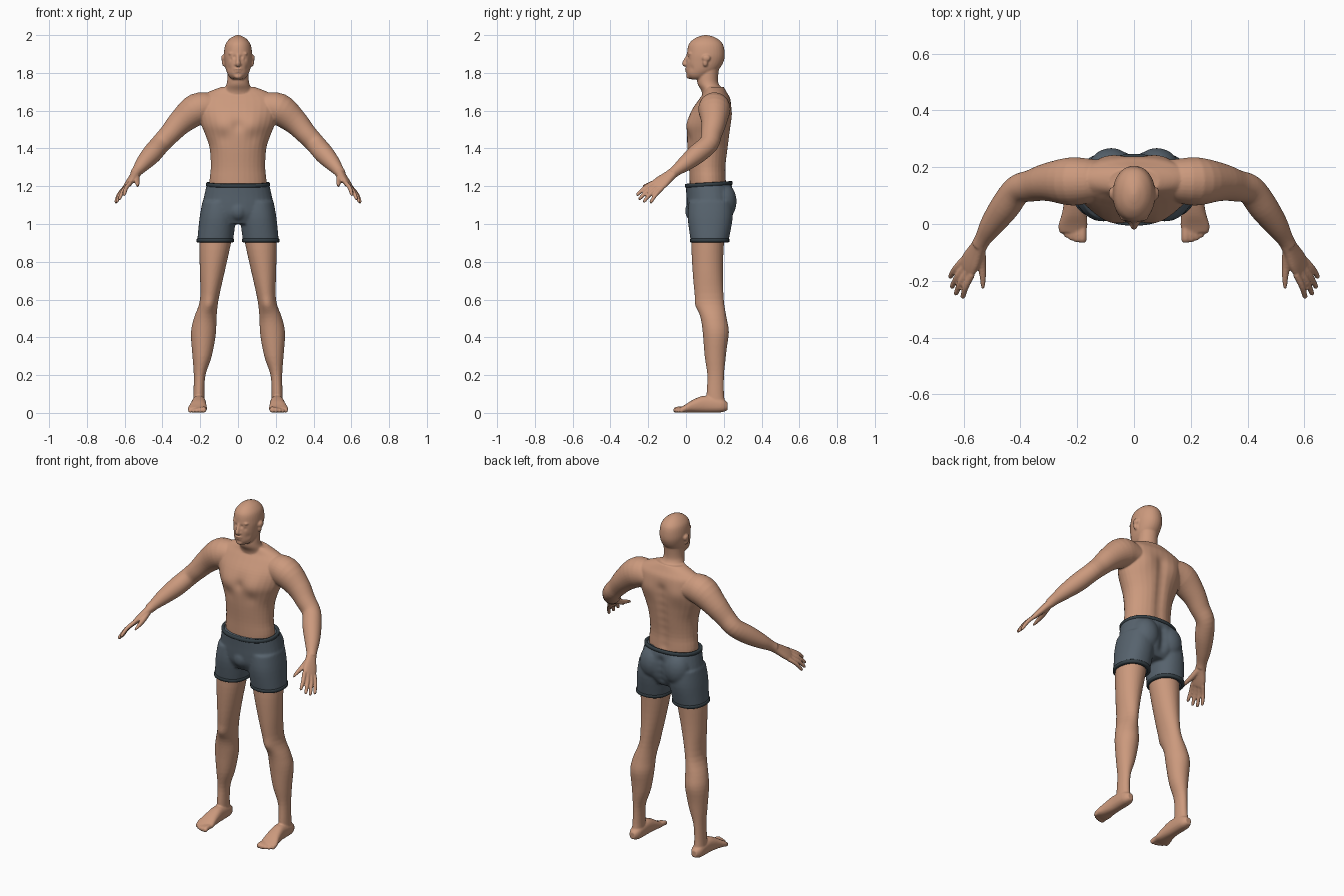
import bpy, bmesh, math
from mathutils import Vector, Matrix

if "Cube" in bpy.data.objects:
    bpy.data.objects.remove(bpy.data.objects["Cube"])

X, Y, Z = Vector((1, 0, 0)), Vector((0, 1, 0)), Vector((0, 0, 1))


def material(name, color):
    mat = bpy.data.materials.new(name)
    mat.use_nodes = True
    mat.diffuse_color = (*color, 1)
    mat.node_tree.nodes["Principled BSDF"].inputs["Base Color"].default_value = (*color, 1)
    return mat


skin = material("skin", (0.6, 0.32, 0.205))
cloth = material("slate cloth", (0.095, 0.125, 0.155))
trim = material("dark trim", (0.035, 0.05, 0.06))


def refine(rows, steps):
    """Catmull-Rom interpolation of cross-section rows."""
    rows = [tuple(map(float, r)) for r in rows]
    out = []
    for i in range(len(rows) - 1):
        p0, p1, p2, p3 = (rows[min(max(i + k, 0), len(rows) - 1)] for k in (-1, 0, 1, 2))
        for s in range(steps):
            t = s / steps
            out.append([b + t * (c - a) / 2 + t * t * (a - 2.5 * b + 2 * c - d / 2)
                        + t ** 3 * (3 * b - a - 3 * c + d) / 2
                        for a, b, c, d in zip(p0, p1, p2, p3)])
    return out + [list(rows[-1])]


def loft(bm, rows, side=X, axis=None, mirror=False, power=2.0, steps=4, cap=True, n=32):
    """Skin elliptical rings; each row is x, y, z, half width, half depth."""
    rows = refine(rows, steps)
    centres = [Vector(r[:3]) for r in rows]
    for sign in ((1, -1) if mirror else (1,)):
        rings = []
        for i, (x, y, z, a, b) in enumerate(rows):
            t = axis or (centres[min(i + 1, len(rows) - 1)] - centres[max(i - 1, 0)]).normalized()
            u = (side - t * side.dot(t)).normalized()
            v = t.cross(u)
            ring = []
            for k in range(n):
                c, s = math.cos(math.tau * k / n), math.sin(math.tau * k / n)
                c = math.copysign(abs(c) ** (2 / power), c)
                s = math.copysign(abs(s) ** (2 / power), s)
                p = centres[i] + u * (a * c) + v * (b * s)
                ring.append(bm.verts.new((p.x * sign, p.y, p.z)))
            rings.append(ring)
        for low, high in zip(rings, rings[1:]):
            for k in range(n):
                bm.faces.new((low[k], low[k - 1], high[k - 1], high[k]))
        if cap:
            bm.faces.new(rings[0])
            bm.faces.new(rings[-1])


def blob(bm, centre, radii, mirror=False):
    for sign in ((1, -1) if mirror else (1,)):
        place = Matrix.Translation((centre[0] * sign, *centre[1:])) @ Matrix.Diagonal((*radii, 1))
        bmesh.ops.create_icosphere(bm, subdivisions=3, radius=1, matrix=place)


def finish(bm, name, mat, voxel=0, smooth=4, dents=()):
    """Make the object, fuse its pieces, then push soft dents and bulges."""
    bmesh.ops.recalc_face_normals(bm, faces=bm.faces)
    mesh = bpy.data.meshes.new(name)
    bm.to_mesh(mesh)
    bm.free()
    obj = bpy.data.objects.new(name, mesh)
    bpy.context.collection.objects.link(obj)
    if voxel:
        fuse = obj.modifiers.new("fuse", "REMESH")
        fuse.mode, fuse.voxel_size = "VOXEL", voxel
        relax = obj.modifiers.new("relax", "SMOOTH")
        relax.factor, relax.iterations = 0.5, smooth
        graph = bpy.context.evaluated_depsgraph_get()
        mesh = bpy.data.meshes.new_from_object(obj.evaluated_get(graph))
        obj.modifiers.clear()
        obj.data = mesh
        for v in mesh.vertices:
            p = Vector((abs(v.co.x), v.co.y, v.co.z))
            for centre, radius, push in dents:
                d = (p - Vector(centre)).length_squared / radius ** 2
                if d < 6:
                    v.co.y += push * math.exp(-d)
    mesh.materials.clear()
    mesh.materials.append(mat)
    for f in mesh.polygons:
        f.use_smooth = True
        f.material_index = 0
    return obj


body = bmesh.new()

# torso and neck: y, z, half width, half depth
torso = [(.12, 1.02, .12, .09), (.118, 1.2, .15, .098), (.115, 1.3, .144, .099),
         (.117, 1.4, .15, .109), (.12, 1.47, .172, .114), (.124, 1.53, .196, .115),
         (.135, 1.6, .212, .105), (.152, 1.66, .21, .083), (.155, 1.695, .165, .062),
         (.15, 1.725, .09, .05)]
loft(body, [(0, *r) for r in torso], axis=Z)
neck = [(.15, 1.64, .12, .06), (.143, 1.7, .08, .06), (.118, 1.74, .061, .056),
        (.115, 1.78, .056, .055), (.13, 1.86, .055, .05)]
loft(body, [(0, *r) for r in neck], axis=Z)

# head
head = [(.06, 1.766, .028, .035), (.064, 1.775, .042, .05), (.07, 1.792, .054, .066),
        (.088, 1.82, .065, .087), (.1, 1.86, .072, .099), (.105, 1.9, .075, .1),
        (.105, 1.95, .067, .091), (.105, 1.98, .045, .063), (.105, 1.995, .02, .03),
        (.105, 2.0, .005, .008)]
loft(body, [(0, *r) for r in head], axis=Z, power=2.1)

# face and ears
loft(body, [(0, .012, 1.895, .008, .01), (0, .001, 1.87, .009, .012),
            (0, -.008, 1.85, .012, .013), (0, -.002, 1.838, .01, .01)])
blob(body, (.011, .003, 1.845), (.009, .01, .008), True)
blob(body, (.028, .022, 1.902), (.024, .012, .008), True)
blob(body, (.028, .024, 1.884), (.012, .011, .009), True)
blob(body, (0, .005, 1.82), (.022, .012, .007))
blob(body, (0, .007, 1.808), (.018, .011, .006))
blob(body, (0, .016, 1.782), (.022, .015, .014))
blob(body, (.078, .108, 1.878), (.011, .021, .018), True)
blob(body, (.076, .102, 1.855), (.009, .013, .021), True)

# arms
arm = [(.13, .15, 1.62, .07), (.215, .15, 1.608, .085), (.3, .148, 1.543, .068),
       (.36, .135, 1.478, .056), (.41, .12, 1.425, .052), (.455, .06, 1.372, .052),
       (.5, -.002, 1.322, .042), (.53, -.05, 1.285, .03), (.545, -.075, 1.265, .028)]
loft(body, [(*r, r[3]) for r in arm], side=Y, mirror=True)

# hands: palm, four fingers and thumb
across = Vector((.45, .75, -.4)).normalized()
wrist, knuckles = Vector((.53, -.05, 1.285)), Vector((.586, -.152, 1.204))
palm = [(0, .027, .025), (.35, .031, .021), (.75, .041, .018), (1, .041, .014), (1.08, .036, .01)]
loft(body, [(*wrist.lerp(knuckles, t), a, b) for t, a, b in palm], side=across, mirror=True, power=2.4)
tips = [(.605, -.262, 1.152), (.63, -.25, 1.13), (.644, -.226, 1.116), (.65, -.19, 1.112)]
for i, tip in enumerate(tips):
    base = knuckles + across * (i - 1.5) * .022
    tip = Vector(tip)
    bend = base.lerp(tip, .5) + Vector((.004, 0, .006))
    loft(body, [(*base, .012, .012), (*bend, .011, .011), (*base.lerp(tip, .92), .009, .009),
                (*tip, .004, .004)], side=across, mirror=True, n=16)
loft(body, [(.54, -.09, 1.255, .018, .018), (.535, -.145, 1.228, .015, .015),
            (.532, -.19, 1.213, .011, .011), (.532, -.228, 1.2, .006, .006)], mirror=True, n=16)

# legs
leg = [(.11, .125, 1.0, .088, .085), (.121, .115, .9, .084, .086), (.136, .115, .75, .066, .08),
       (.152, .125, .6, .049, .075), (.174, .146, .5, .06, .068), (.183, .155, .42, .066, .066),
       (.19, .155, .3, .051, .056), (.203, .157, .2, .031, .044), (.207, .155, .1, .029, .046),
       (.207, .16, .04, .032, .05)]
loft(body, leg, axis=Z, mirror=True)

# feet and toes
foot = [(.207, .22, .035, .018, .02), (.207, .185, .04, .034, .037), (.207, .1, .046, .037, .045),
        (.21, .04, .036, .043, .035), (.215, -.005, .022, .051, .021), (.216, -.03, .016, .046, .013)]
loft(body, foot, axis=-Y, mirror=True, power=2.4)
for i in range(5):
    x, tip, r = .182 + .018 * i, -.066 + .002 * i * i, .015 - .0015 * i
    loft(body, [(x, 0, .02, r, r), (x, tip + .025, r + .004, r, r), (x, tip + .006, r, r, r * .9),
                (x, tip, r, r * .5, r * .5)], axis=-Y, mirror=True, n=16)

# soft anatomy: eye sockets, mouth, chest, spine, knees
dents = [((.017, .01, 1.884), .009, .008), ((.036, .016, 1.872), .01, .004),
         ((0, -.006, 1.814), .004, .003), ((.014, -.004, 1.814), .005, .004),
         ((.045, .03, 1.825), .016, .005), ((.085, .02, 1.53), .06, -.014),
         ((.08, .01, 1.455), .035, .005), ((0, .005, 1.52), .03, .008),
         ((.1, .22, 1.58), .06, .012), ((.15, .06, .57), .035, -.008),
         ((.19, .215, .43), .06, .006)]
dents += [((0, .23, 1.24 + .05 * i), .032, -.01) for i in range(8)]
finish(body, "body", skin, voxel=.005, smooth=3, dents=dents)

# shorts
shorts = bmesh.new()
hips = [(.125, 1.0, .15, .09), (.128, 1.05, .186, .118), (.13, 1.1, .188, .126),
        (.128, 1.15, .179, .126), (.12, 1.212, .165, .122)]
loft(shorts, [(0, *r) for r in hips], axis=Z, power=2.2)
loft(shorts, [(.1, .13, 1.12, .088, .115), (.108, .128, 1.03, .096, .119),
              (.121, .125, .91, .095, .1)], axis=Z, mirror=True, power=2.2)
blob(shorts, (.08, .195, 1.12), (.08, .073, .1), True)
blob(shorts, (0, .04, 1.07), (.05, .045, .055))
cleft = [((0, .255, 1.04 + .04 * i), .025, -.014) for i in range(4)]
finish(shorts, "shorts", cloth, voxel=.007, smooth=6, dents=cleft)


def band(name, x, y, z, a, b, height, tilt=0):
    """Rolled strip of trim, open inside."""
    bm = bmesh.new()
    shape = [(-.014, 0), (0, 0), (.004, .15), (.004, .85), (0, 1), (-.01, 1), (-.013, .6)]
    loft(bm, [(x, y, z + height * h, a + o, b + o) for o, h in shape], axis=Z,
         power=2.2, steps=1, cap=False, n=64)
    for v in bm.verts:
        v.co.z += (v.co.y - y) * tilt
    return finish(bm, name, trim)


# waistband and leg hems
band("waistband", 0, .12, 1.2, .165, .122, .02, .06)
for side, label in ((1, "left"), (-1, "right")):
    band(label + "_hem", .121 * side, .125, .903, .095, .1, .02)
